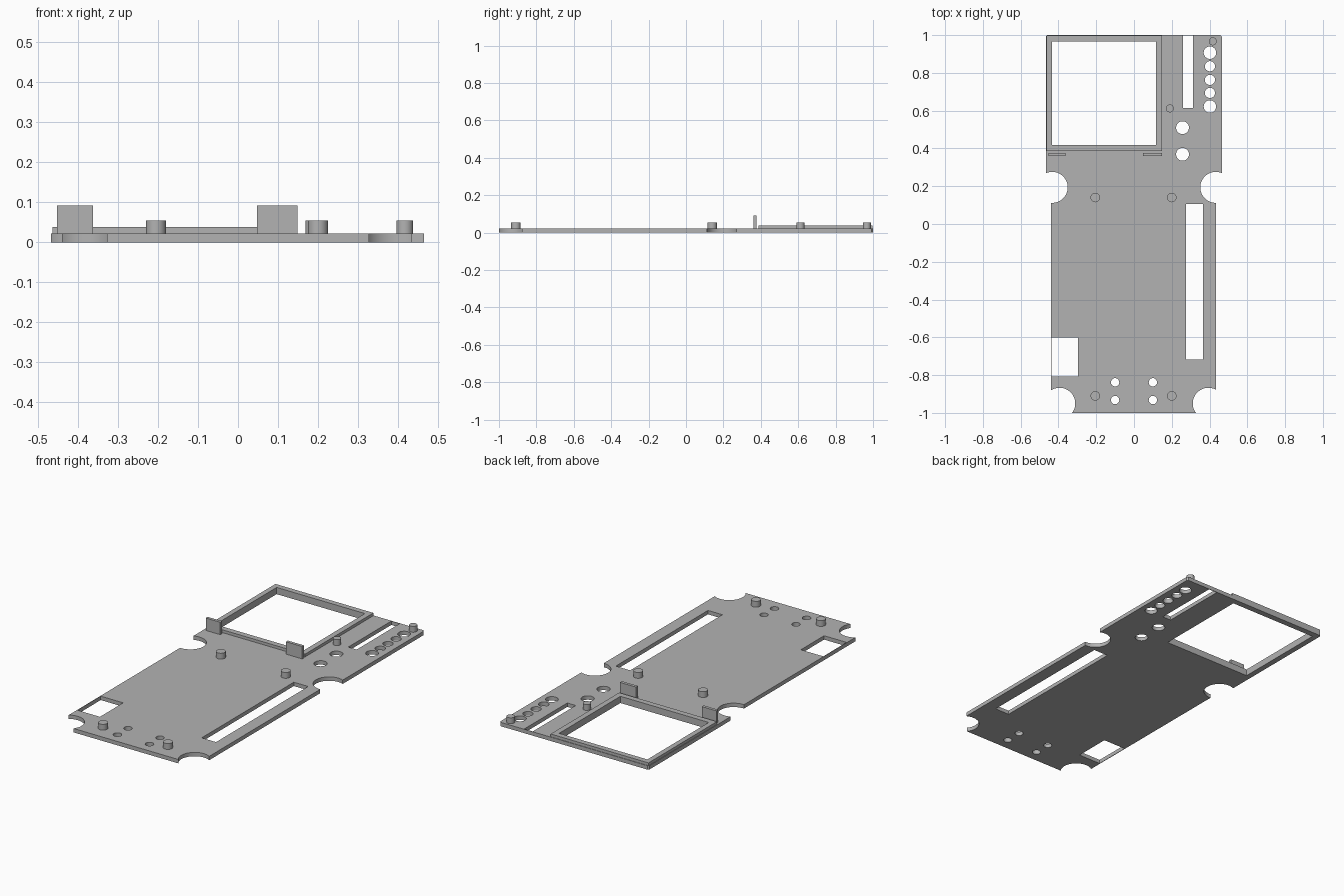
import bpy
import bmesh
import math
from mathutils import Matrix, Vector

if "Cube" in bpy.data.objects:
    bpy.data.objects.remove(bpy.data.objects["Cube"])

grey = bpy.data.materials.new("plain grey")
grey.use_nodes = True
GREY = (0.45, 0.45, 0.45, 1)
grey.diffuse_color = GREY
grey.node_tree.nodes["Principled BSDF"].inputs["Base Color"].default_value = GREY

THICK = 0.022


def add_box(bm, x0, x1, y0, y1, z0, z1):
    centre = Vector((x0 + x1, y0 + y1, z0 + z1)) / 2
    size = Matrix.Diagonal((x1 - x0, y1 - y0, z1 - z0, 1))
    bmesh.ops.create_cube(bm, size=1, matrix=Matrix.Translation(centre) @ size)


def add_cylinder(bm, x, y, radius, z0, z1, sides=40):
    bmesh.ops.create_cone(bm, cap_ends=True, segments=sides, radius1=radius,
                          radius2=radius, depth=z1 - z0,
                          matrix=Matrix.Translation((x, y, (z0 + z1) / 2)))


def make_object(name, bm):
    bmesh.ops.recalc_face_normals(bm, faces=bm.faces)
    mesh = bpy.data.meshes.new(name)
    bm.to_mesh(mesh)
    bm.free()
    mesh.materials.append(grey)
    obj = bpy.data.objects.new(name, mesh)
    bpy.context.collection.objects.link(obj)
    return obj


def select_only(obj):
    bpy.ops.object.select_all(action="DESELECT")
    obj.select_set(True)
    bpy.context.view_layer.objects.active = obj


def cut(obj, cutter):
    mod = obj.modifiers.new("openings", "BOOLEAN")
    mod.operation = "DIFFERENCE"
    mod.solver = "EXACT"
    mod.object = cutter
    select_only(obj)
    bpy.ops.object.modifier_apply(modifier=mod.name)


def smooth(obj):
    select_only(obj)
    bpy.ops.object.shade_smooth_by_angle(angle=math.radians(30))


# Base plate: a wide rear section stepping in to a narrower front section
outline = [(-0.44, -1), (0.435, -1), (0.435, 0.194), (0.465, 0.194),
           (0.465, 0.992), (0.457, 1), (-0.459, 1), (-0.467, 0.992),
           (-0.467, 0.194), (-0.44, 0.194)]
bm = bmesh.new()
face = bm.faces.new([bm.verts.new((x, y, 0)) for x, y in outline])
top = bmesh.ops.extrude_face_region(bm, geom=[face])["geom"]
bmesh.ops.translate(bm, vec=(0, 0, THICK),
                    verts=[v for v in top if isinstance(v, bmesh.types.BMVert)])
plate = make_object("base_plate", bm)

# Raised frame around the large window
bm = bmesh.new()
add_box(bm, -0.464, 0.147, 0.387, 0.997, THICK, 0.038)
frame = make_object("window_frame", bm)

# Cutter: window, slots, corner pocket, wheel notches and round holes
bm = bmesh.new()
LOW, HIGH = -0.1, 0.1
for rect in [(-0.435, 0.116, 0.419, 0.966),
             (0.259, 0.312, 0.613, 0.997),
             (0.275, 0.365, -0.717, 0.105),
             (-0.437, -0.297, -0.807, -0.6)]:
    add_box(bm, *rect, LOW, HIGH)
for side in (-1, 1):
    add_cylinder(bm, side * 0.433, 0.194, 0.082, LOW, HIGH, 64)
    add_cylinder(bm, side * 0.394, -0.95, 0.083, LOW, HIGH, 64)
    for y in (-0.838, -0.932):
        add_cylinder(bm, side * 0.1, y, 0.022, LOW, HIGH)
for y in (0.51, 0.369):
    add_cylinder(bm, 0.257, y, 0.034, LOW, HIGH)
for y, radius in [(0.907, 0.033), (0.835, 0.027), (0.763, 0.027),
                  (0.694, 0.027), (0.622, 0.033)]:
    add_cylinder(bm, 0.402, y, radius, LOW, HIGH)
cutter = make_object("opening_cutter", bm)
cutter.hide_render = True
for obj in (plate, frame):
    cut(obj, cutter)
    smooth(obj)
bpy.data.objects.remove(cutter)

# Upright tabs in front of the frame
for name, x0, x1 in [("right_tab", -0.453, -0.363), ("left_tab", 0.048, 0.149)]:
    bm = bmesh.new()
    add_box(bm, x0, x1, 0.36, 0.377, THICK, 0.092)
    make_object(name, bm)

# Mounting pegs
for name, x, y, radius in [("front_right_peg", -0.205, -0.91, 0.025),
                           ("front_left_peg", 0.2, -0.91, 0.025),
                           ("middle_right_peg", -0.205, 0.14, 0.025),
                           ("middle_left_peg", 0.2, 0.14, 0.025),
                           ("frame_side_peg", 0.19, 0.612, 0.021),
                           ("rear_corner_peg", 0.417, 0.967, 0.021)]:
    bm = bmesh.new()
    add_cylinder(bm, x, y, radius, THICK, 0.055)
    smooth(make_object(name, bm))
